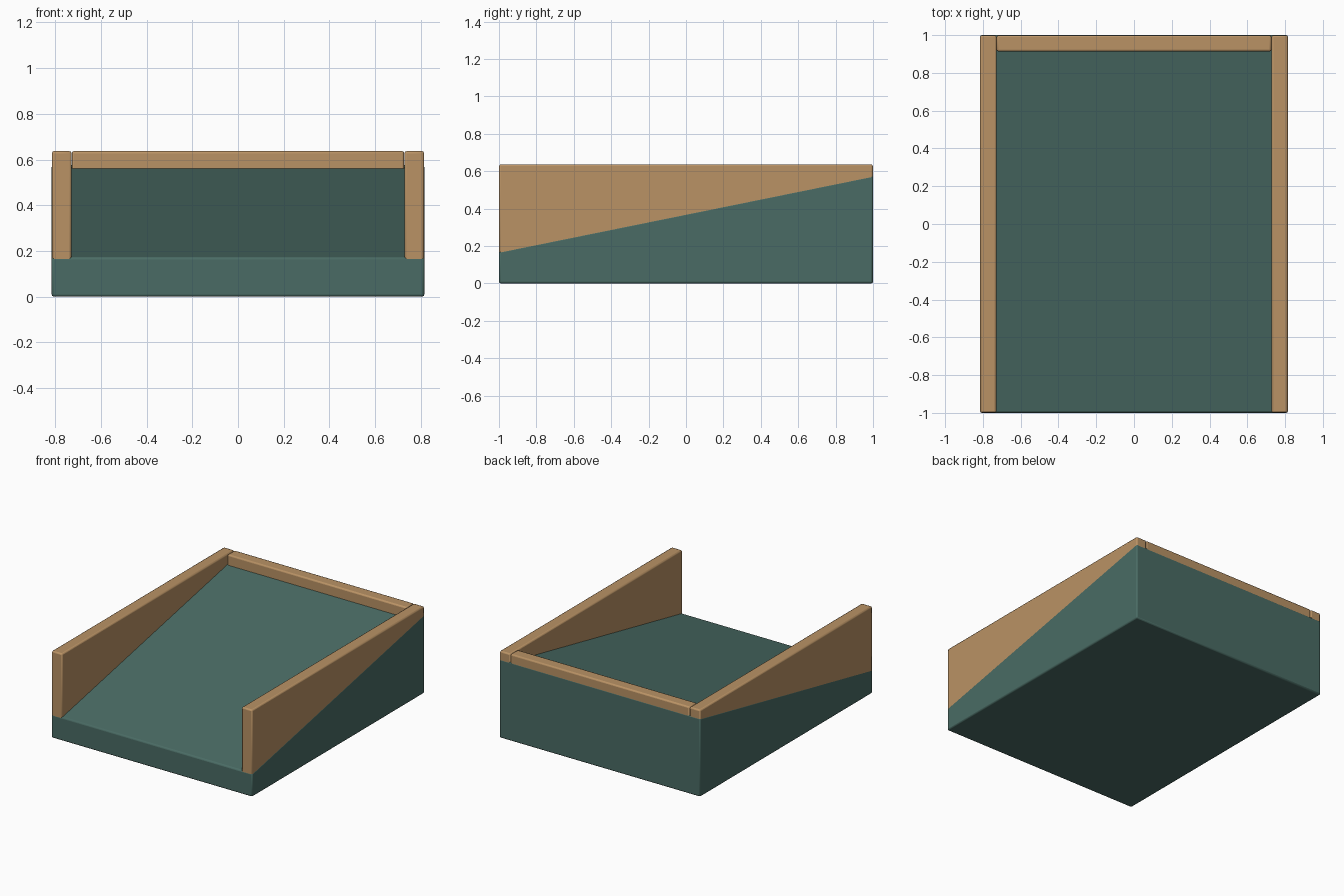
import bpy
import bmesh

if "Cube" in bpy.data.objects:
    bpy.data.objects.remove(bpy.data.objects["Cube"], do_unlink=True)

HALF_W, HALF_L, TOP = 0.815, 1.0, 0.637
WALL = 0.087       # wall thickness
INSET = 0.001      # keeps the walls just behind the base's outer faces


def make_material(name, colour):
    mat = bpy.data.materials.new(name)
    mat.use_nodes = True
    mat.diffuse_color = colour
    node = next(n for n in mat.node_tree.nodes if n.type == 'BSDF_PRINCIPLED')
    node.inputs["Base Color"].default_value = colour
    node.inputs["Roughness"].default_value = 0.7
    return mat


wood = make_material("warm wood", (0.49, 0.29, 0.13, 1))
teal = make_material("dark teal", (0.068, 0.148, 0.128, 1))


def prism(name, profile, x0, x1, mat, bevel=0.01):
    """Extrude a (y, z) profile along x, with softly rounded edges."""
    bm = bmesh.new()
    face = bm.faces.new([bm.verts.new((x0, y, z)) for y, z in profile])
    ext = bmesh.ops.extrude_face_region(bm, geom=[face])
    moved = [v for v in ext["geom"] if isinstance(v, bmesh.types.BMVert)]
    bmesh.ops.translate(bm, verts=moved, vec=(x1 - x0, 0, 0))
    bmesh.ops.recalc_face_normals(bm, faces=bm.faces)
    mesh = bpy.data.meshes.new(name)
    bm.to_mesh(mesh)
    bm.free()
    obj = bpy.data.objects.new(name, mesh)
    bpy.context.collection.objects.link(obj)
    mesh.materials.append(mat)
    mod = obj.modifiers.new("rounded edges", 'BEVEL')
    mod.width, mod.segments = bevel, 2
    mod.limit_method = 'ANGLE'
    bpy.ops.object.select_all(action='DESELECT')
    obj.select_set(True)
    bpy.context.view_layer.objects.active = obj
    bpy.ops.object.shade_smooth_by_angle()
    return obj


def rectangle(y0, y1, z0, z1):
    return [(y0, z0), (y1, z0), (y1, z1), (y0, z1)]


# Sloping base
prism("ramp_base",
      [(-HALF_L, 0), (HALF_L, 0), (HALF_L, 0.578), (-HALF_L, 0.172)],
      -HALF_W, HALF_W, teal)

# Side walls
for side, name in ((1, "left_wall"), (-1, "right_wall")):
    outer = HALF_W - INSET
    prism(name, rectangle(INSET - HALF_L, HALF_L - INSET, 0.1, TOP),
          side * (HALF_W - WALL), side * outer, wood)

# Back wall between the sides
inner = HALF_W - WALL - INSET
prism("back_wall", rectangle(HALF_L - WALL, HALF_L - INSET, 0.24, TOP),
      -inner, inner, wood)
